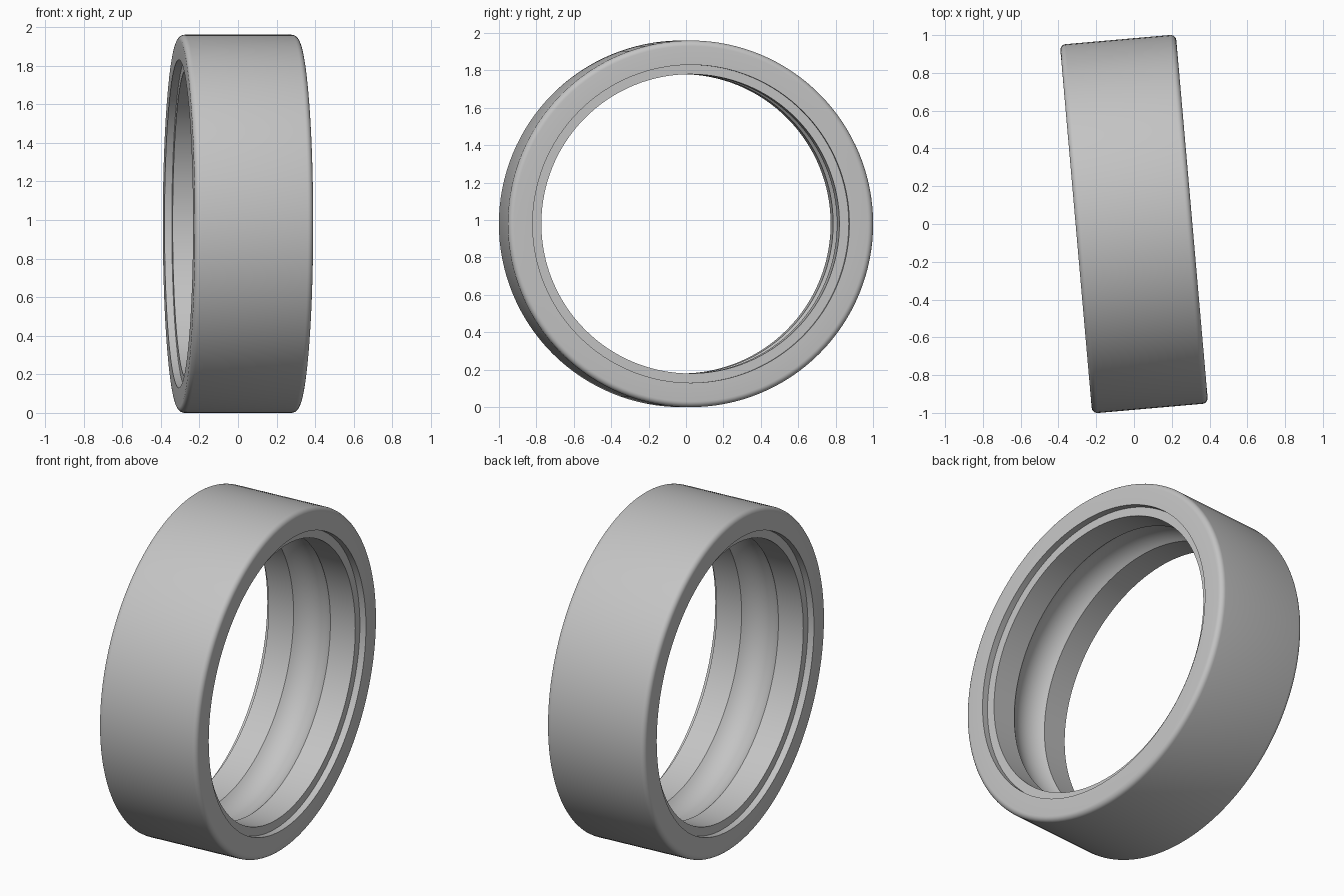
import bpy, bmesh
from math import sin, cos, pi, radians, asin
from mathutils import Matrix, Vector

cube = bpy.data.objects.get("Cube")
if cube:
    bpy.data.objects.remove(cube, do_unlink=True)

OUTER, BORE, LIP = 0.98, 0.80, 0.85
HALF, SHOULDER, FILLET = 0.308, 0.27, 0.03
GROOVE, DEPTH = 0.115, 0.045
SEGMENTS = 128

steel = bpy.data.materials.new("grey steel")
steel.use_nodes = True
steel.diffuse_color = (0.55, 0.55, 0.55, 1)
steel.node_tree.nodes["Principled BSDF"].inputs["Base Color"].default_value = (0.55, 0.55, 0.55, 1)


def arc(cx, cr, radius, start, end, steps):
    """Points (axial, radial) along a circular arc."""
    angles = [start + (end - start) * i / steps for i in range(steps + 1)]
    return [(cx + radius * cos(a), cr + radius * sin(a)) for a in angles]


# Half section: ball groove, bore, seal recess, side face, rounded outer corner
ball = (GROOVE ** 2 + DEPTH ** 2) / (2 * DEPTH)
centre = BORE + DEPTH - ball
half = arc(0, centre, ball, pi / 2, pi / 2 - asin(GROOVE / ball), 8)
half += [(SHOULDER, BORE), (SHOULDER, LIP), (HALF, LIP)]
half += arc(HALF - FILLET, OUTER - FILLET, FILLET, 0, pi / 2, 6)
profile = half + [(-x, r) for x, r in reversed(half[1:])]

# Revolve the closed section around the x axis
bm = bmesh.new()
verts = [bm.verts.new((x, 0, r)) for x, r in profile]
edges = [bm.edges.new((v, verts[(i + 1) % len(verts)])) for i, v in enumerate(verts)]
bmesh.ops.spin(bm, geom=verts + edges, cent=(0, 0, 0), axis=(1, 0, 0),
               angle=2 * pi, steps=SEGMENTS, use_merge=True)
bmesh.ops.remove_doubles(bm, verts=bm.verts, dist=0.0001)
bmesh.ops.recalc_face_normals(bm, faces=bm.faces)

# Turn slightly about the vertical and stand on the ground
bm.transform(Matrix.Translation(Vector((0, 0, OUTER))) @ Matrix.Rotation(radians(5), 4, 'Z'))

mesh = bpy.data.meshes.new("bearing_outer_ring")
bm.to_mesh(mesh)
bm.free()
mesh.materials.append(steel)
ring = bpy.data.objects.new("bearing_outer_ring", mesh)
bpy.context.collection.objects.link(ring)

bpy.ops.object.select_all(action='DESELECT')
ring.select_set(True)
bpy.context.view_layer.objects.active = ring
bpy.ops.object.shade_smooth_by_angle(angle=radians(25))
